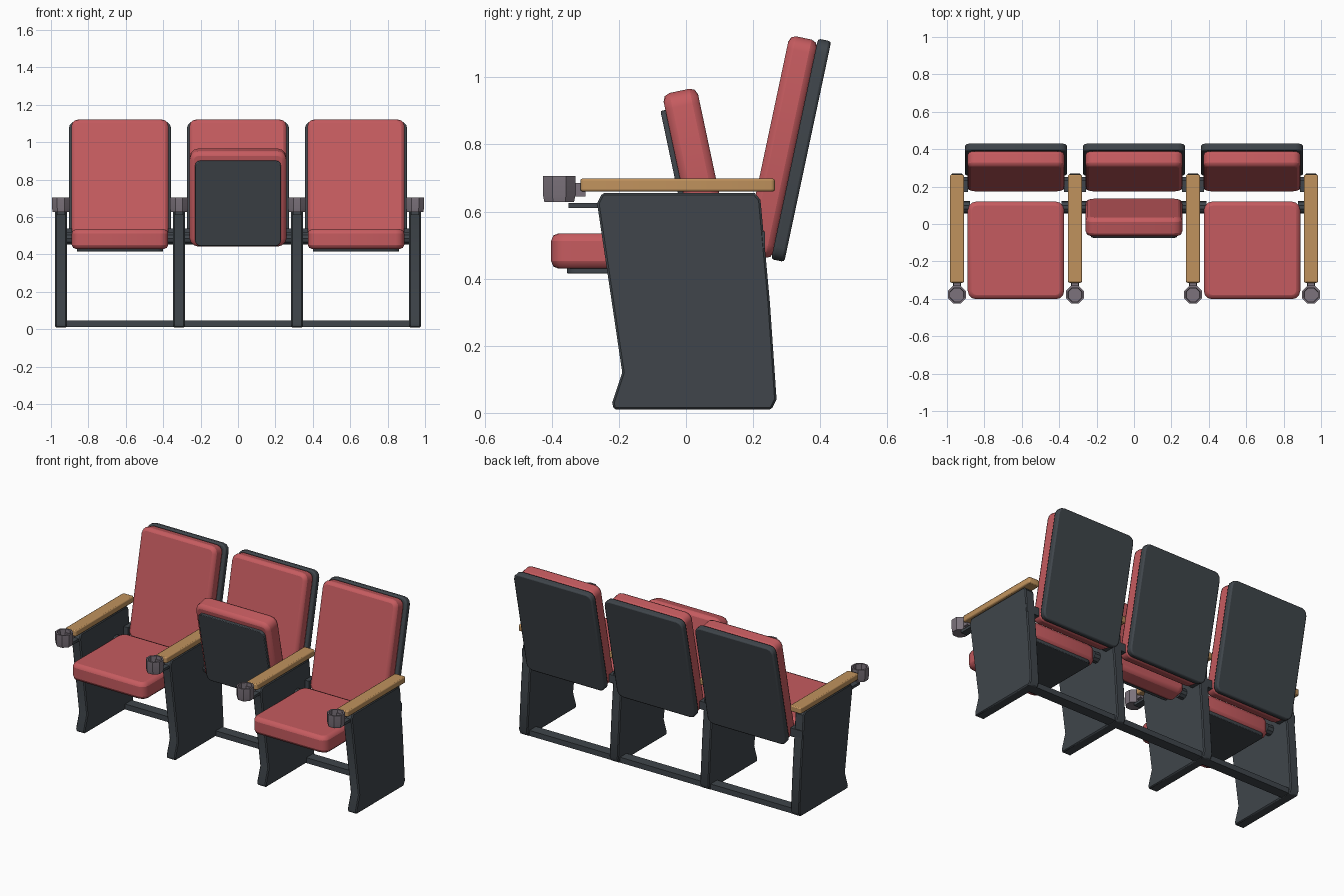
import bpy, bmesh, math
from mathutils import Matrix, Vector

cube = bpy.data.objects.get("Cube")
if cube:
    bpy.data.objects.remove(cube, do_unlink=True)


def material(name, rgb):
    m = bpy.data.materials.new(name)
    m.use_nodes = True
    m.diffuse_color = (*rgb, 1)
    m.node_tree.nodes["Principled BSDF"].inputs["Base Color"].default_value = (*rgb, 1)
    return m


RED = material("red upholstery", (0.56, 0.105, 0.115))
DARK = material("charcoal shell", (0.05, 0.06, 0.07))
WOOD = material("light wood", (0.53, 0.29, 0.11))
GREY = material("grey plastic", (0.2, 0.17, 0.2))


def finish(bm, name, mat, matrix=Matrix(), bevel=0.0, segments=2):
    bmesh.ops.recalc_face_normals(bm, faces=bm.faces[:])
    mesh = bpy.data.meshes.new(name)
    bm.to_mesh(mesh)
    bm.free()
    mesh.materials.append(mat)
    ob = bpy.data.objects.new(name, mesh)
    ob.matrix_world = matrix
    bpy.context.collection.objects.link(ob)
    if bevel:
        mod = ob.modifiers.new("soft edges", "BEVEL")
        mod.width, mod.segments, mod.limit_method = bevel, segments, "ANGLE"
        mod.angle_limit = math.radians(50)
    bpy.context.view_layer.objects.active = ob
    bpy.ops.object.select_all(action="DESELECT")
    ob.select_set(True)
    bpy.ops.object.shade_smooth_by_angle(angle=math.radians(35))
    return ob


def slab(name, mat, lo, hi, matrix=Matrix(), corner=0.0, axis=2, bevel=0.0):
    """Box between two corners, with the edges along one axis rounded."""
    bm = bmesh.new()
    bmesh.ops.create_cube(bm, size=1)
    lo, hi = Vector(lo), Vector(hi)
    for v in bm.verts:
        v.co = Vector((l + (h - l) * (c + 0.5)) for l, h, c in zip(lo, hi, v.co))
    if corner:
        edges = [e for e in bm.edges
                 if abs(e.verts[0].co[axis] - e.verts[1].co[axis]) > 1e-5]
        bmesh.ops.bevel(bm, geom=edges, offset=corner, segments=3, profile=0.5, affect="EDGES")
    return finish(bm, name, mat, matrix, bevel)


def profile_panel(name, mat, points, x, half, bevel):
    """Side outline in y and z, given thickness along x."""
    bm = bmesh.new()
    face = bm.faces.new([bm.verts.new((x - half, y, z)) for y, z in points])
    ext = bmesh.ops.extrude_face_region(bm, geom=[face])["geom"]
    bmesh.ops.translate(bm, vec=(2 * half, 0, 0),
                        verts=[g for g in ext if isinstance(g, bmesh.types.BMVert)])
    return finish(bm, name, mat, bevel=bevel, segments=1)


def cup(name, x, y, z0, z1, r):
    """Open octagonal cup with a wall and a floor."""
    bm = bmesh.new()
    rings = []
    for rad, z in ((r * 0.92, z0), (r, z0 + 0.02), (r, z1), (r * 0.8, z1), (r * 0.75, z0 + 0.01)):
        rings.append([bm.verts.new((x + rad * math.cos(a), y + rad * math.sin(a), z))
                      for a in (math.tau * (i + 0.5) / 8 for i in range(8))])
    for a, b in zip(rings, rings[1:]):
        for i in range(8):
            j = (i + 1) % 8
            bm.faces.new((a[i], a[j], b[j], b[i]))
    bm.faces.new(rings[0][::-1])
    bm.faces.new(rings[-1])
    return finish(bm, name, GREY)


def hinge(name, x, y, z):
    bm = bmesh.new()
    bmesh.ops.create_cone(bm, cap_ends=True, segments=10, radius1=0.033, radius2=0.033, depth=0.045)
    place = Matrix.Translation((x, y, z)) @ Matrix.Rotation(math.pi / 2, 4, "Y")
    return finish(bm, name, DARK, place)


# Side panels with armrests and cup holders
OUTLINE = [(-0.25, 0.655), (0.205, 0.655), (0.222, 0.635), (0.25, 0.33), (0.27, 0.04),
           (0.255, 0.01), (-0.215, 0.01), (-0.22, 0.03), (-0.19, 0.12), (-0.265, 0.625)]
for i in range(4):
    x = (i - 1.5) * 0.631
    profile_panel(f"side_panel_{i + 1}", DARK, OUTLINE, x, 0.031, 0.006)
    slab(f"armrest_{i + 1}", WOOD, (x - 0.038, -0.315, 0.66), (x + 0.038, 0.265, 0.698),
         corner=0.012, bevel=0.006)
    slab(f"cup_bracket_{i + 1}", DARK, (x - 0.022, -0.35, 0.61), (x + 0.022, -0.24, 0.626))
    slab(f"cup_neck_{i + 1}", GREY, (x - 0.018, -0.345, 0.645), (x + 0.018, -0.30, 0.685))
    cup(f"cup_holder_{i + 1}", x, -0.378, 0.628, 0.706, 0.052)
    slab(f"back_bracket_{i + 1}", DARK, (x - (0.06 if i else 0.03), 0.17, 0.49),
         (x + (0.06 if i < 3 else 0.03), 0.235, 0.54))

# Floor rail joining the panels
slab("floor_rail", DARK, (-0.95, 0.185, 0.012), (0.95, 0.25, 0.046))

# Three seats, the middle one folded up
for i, label in enumerate(("right", "middle", "left")):
    x = (i - 1) * 0.631
    folded = i == 1
    lean = Matrix.Translation((x, 0.293, 0.45)) @ Matrix.Rotation(math.radians(-12), 4, "X")
    slab(f"{label}_back_shell", DARK, (-0.273, -0.04, 0), (0.273, 0, 0.672), lean,
         corner=0.04, axis=1, bevel=0.008)
    slab(f"{label}_back_cushion", RED, (-0.26, -0.125, 0.0), (0.26, -0.038, 0.665), lean,
         corner=0.04, axis=1, bevel=0.02)

    # Seat space starts at the rear top edge of the cushion
    if folded:
        place = Matrix.Translation((x, 0.14, 0.46)) @ Matrix.Rotation(math.radians(-78), 4, "X")
    else:
        place = Matrix.Translation((x, 0.12, 0.535))
    slab(f"{label}_seat_cushion", RED, (-0.258, -0.522, -0.105), (0.258, 0, 0), place,
         corner=0.045, bevel=0.022)
    slab(f"{label}_seat_pan", DARK, (-0.23, -0.475, -0.12), (0.23, -0.01, -0.095), place,
         corner=0.03, bevel=0.004)
    for side in (-1, 1):
        hinge(f"{label}_seat_hinge_{'left' if side > 0 else 'right'}", x + side * 0.267, 0.09, 0.485)
